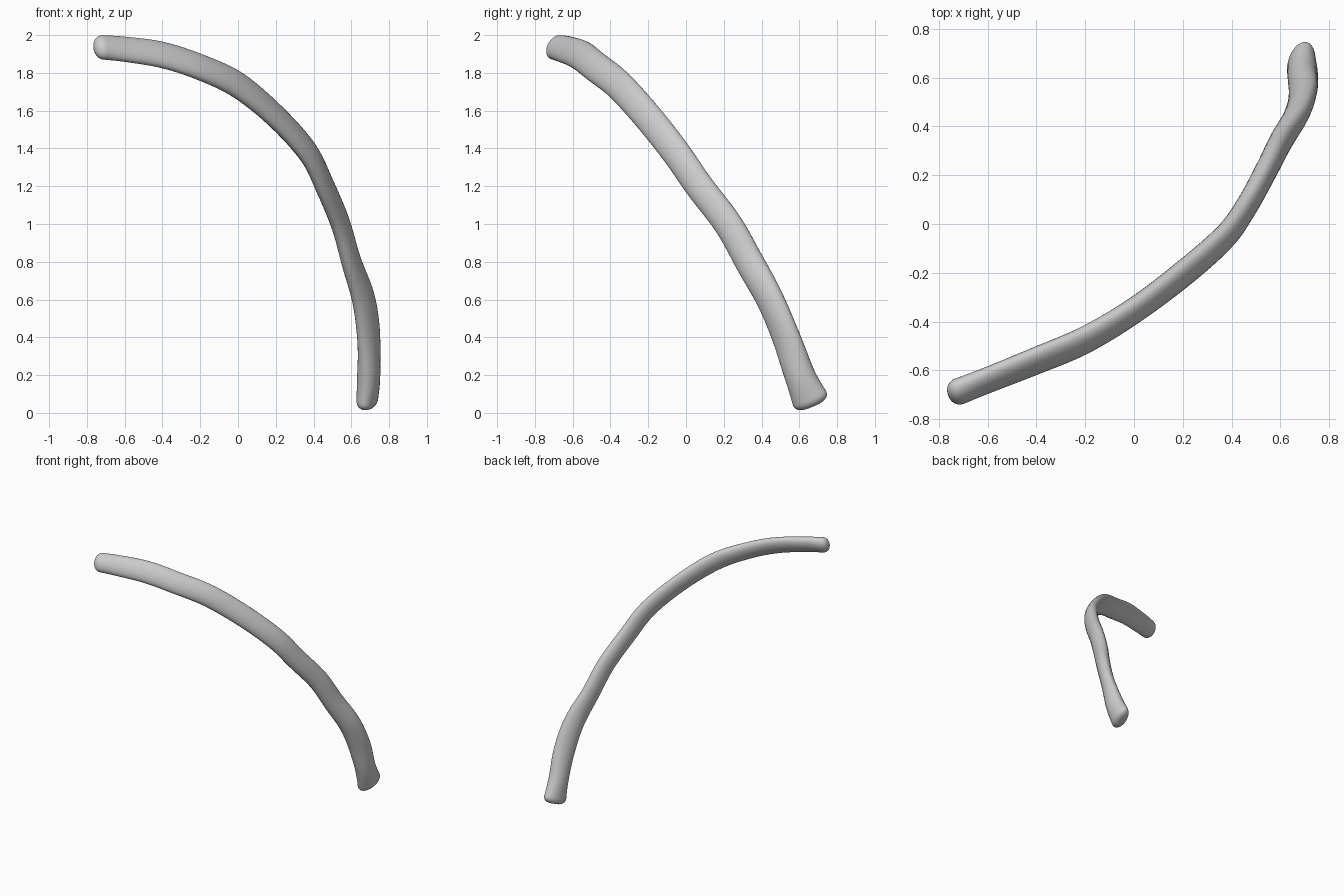
import bpy
import bmesh
from math import sin, cos, pi
from mathutils import Vector

old = bpy.data.objects.get("Cube")
if old:
    bpy.data.objects.remove(old, do_unlink=True)

# Stations along the rib: centre, flat-side direction, half width, half thickness
TOP, MID, LOW, FOOT = (.44, -.74, .51), (.92, -.36, .12), (.83, -.56, 0), (.95, -.25, 0)
STATIONS = [
    ((-.715, -.685, 1.935), TOP, .07, .048),
    ((-.6, -.64, 1.925), TOP, .075, .042),
    ((-.4, -.56, 1.895), TOP, .08, .042),
    ((-.2, -.475, 1.83), TOP, .08, .044),
    ((0, -.355, 1.735), (.6, -.7, .4), .08, .045),
    ((.2, -.205, 1.57), (.8, -.5, .3), .079, .045),
    ((.37, -.055, 1.38), MID, .078, .045),
    ((.46, .07, 1.2), MID, .077, .045),
    ((.543, .222, 1), MID, .077, .046),
    ((.6, .335, .8), MID, .078, .048),
    ((.665, .445, .6), LOW, .08, .05),
    ((.692, .53, .4), LOW, .082, .05),
    ((.692, .602, .2), FOOT, .082, .06),
    ((.685, .655, .075), FOOT, .098, .055),
]
STEPS, SIDES, CAP_RINGS = 6, 28, 7


def spline(a, b, c, d, t):
    """Smooth interpolation from b to c."""
    return b + (c - a) * (t / 2) + (a * 2 - b * 5 + c * 4 - d) * (t * t / 2) \
        + (b * 3 - a - c * 3 + d) * (t ** 3 / 2)


def sample_path():
    keys = [(Vector(p), Vector(n).normalized(), Vector((w, h))) for p, n, w, h in STATIONS]
    last = len(keys) - 1
    samples = []
    for i in range(last):
        quad = [keys[min(max(i + k, 0), last)] for k in (-1, 0, 1, 2)]
        for s in range(STEPS):
            samples.append([spline(*column, s / STEPS) for column in zip(*quad)])
    samples.append(list(keys[last]))
    return samples


def add_ring(bm, centre, tangent, flat, size, scale=1):
    """One oval cross-section perpendicular to the path."""
    flat = (flat - tangent * flat.dot(tangent)).normalized()
    wide = tangent.cross(flat)
    ring = []
    for k in range(SIDES):
        angle = 2 * pi * k / SIDES
        offset = wide * (size.x * cos(angle)) + flat * (size.y * sin(angle))
        ring.append(bm.verts.new(centre + offset * scale))
    return ring


def cap_profile(depth, power):
    """Distance and scale pairs for a rounded end, base to tip."""
    angles = [pi / 2 * (k / CAP_RINGS) for k in range(1, CAP_RINGS)]
    return [(depth * sin(a), cos(a) ** power) for a in angles]


def build_rib():
    bm = bmesh.new()
    path = sample_path()
    tangents = []
    for i in range(len(path)):
        ahead, behind = path[min(i + 1, len(path) - 1)], path[max(i - 1, 0)]
        tangents.append((ahead[0] - behind[0]).normalized())
    rings = []
    # Rounded upper tip
    centre, flat, size = path[0]
    for dist, scale in reversed(cap_profile(.05, .9)):
        rings.append(add_ring(bm, centre - tangents[0] * dist, tangents[0], flat, size, scale))
    # Shaft
    for (centre, flat, size), tangent in zip(path, tangents):
        rings.append(add_ring(bm, centre, tangent, flat, size))
    # Blunt lower foot
    for dist, scale in cap_profile(.045, .6):
        rings.append(add_ring(bm, centre + tangent * dist, tangent, flat, size, scale))
    for a, b in zip(rings, rings[1:]):
        for k in range(SIDES):
            j = (k + 1) % SIDES
            bm.faces.new((a[k], a[j], b[j], b[k]))
    bm.faces.new(rings[0])
    bm.faces.new(rings[-1])
    bmesh.ops.recalc_face_normals(bm, faces=bm.faces)
    mesh = bpy.data.meshes.new("curved_rib")
    bm.to_mesh(mesh)
    bm.free()
    mesh.shade_smooth()
    rib = bpy.data.objects.new("curved_rib", mesh)
    bpy.context.collection.objects.link(rib)
    return rib


def make_material(name, colour):
    mat = bpy.data.materials.new(name)
    mat.use_nodes = True
    mat.diffuse_color = colour
    mat.node_tree.nodes["Principled BSDF"].inputs["Base Color"].default_value = colour
    return mat


rib = build_rib()
rib.data.materials.append(make_material("light_grey", (.6, .6, .6, 1)))
